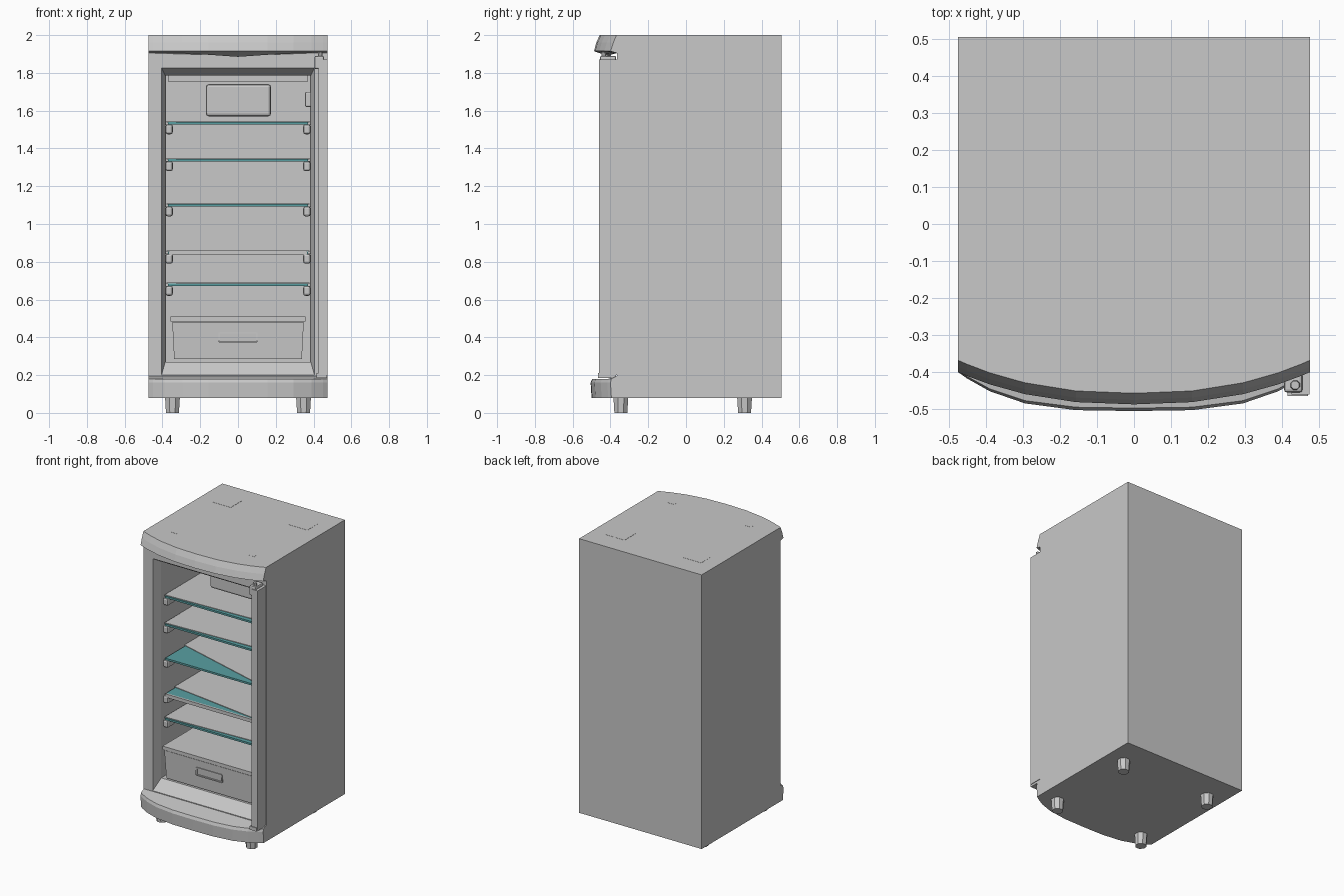
import bpy, bmesh, math

if "Cube" in bpy.data.objects:
    bpy.data.objects.remove(bpy.data.objects["Cube"])

def mat(name, r, g, b):
    m = bpy.data.materials.new(name)
    m.diffuse_color = (r, g, b, 1)
    m.use_nodes = True
    m.node_tree.nodes["Principled BSDF"].inputs["Base Color"].default_value = m.diffuse_color
    return m

GREY = mat("cabinet grey", 0.58, 0.58, 0.58)
TEAL = mat("glass teal", 0.10, 0.35, 0.36)

def finish(name, bm, material=GREY):
    bmesh.ops.recalc_face_normals(bm, faces=bm.faces)
    me = bpy.data.meshes.new(name)
    bm.to_mesh(me)
    bm.free()
    me.materials.append(material)
    ob = bpy.data.objects.new(name, me)
    bpy.context.collection.objects.link(ob)
    return ob

def loft(name, rings, caps=(True, True), material=GREY):
    """Skin a list of equal-length closed rings."""
    bm = bmesh.new()
    vs = [[bm.verts.new(p) for p in r] for r in rings]
    n = len(rings[0])
    for a, b in zip(vs, vs[1:]):
        for i in range(n):
            j = (i + 1) % n
            bm.faces.new((a[i], a[j], b[j], b[i]))
    if caps[0]:
        bm.faces.new(vs[0])
    if caps[1]:
        bm.faces.new(vs[-1])
    return finish(name, bm, material)

def box(name, x0, x1, y0, y1, z0, z1, material=GREY, bevel=0):
    ring = lambda z: [(x0, y0, z), (x1, y0, z), (x1, y1, z), (x0, y1, z)]
    ob = loft(name, [ring(z0), ring(z1)], material=material)
    if bevel:
        m = ob.modifiers.new("bevel", 'BEVEL')
        m.width, m.segments = bevel, 2
    return ob

def tube(name, x, y, z0, z1, r0, r1, n=8):
    ring = lambda r, z: [(x + r * math.cos((i + .5) * math.tau / n),
                          y + r * math.sin((i + .5) * math.tau / n), z) for i in range(n)]
    return loft(name, [ring(r0, z0), ring(r1, z1)])

FRONT, BACK, W = -0.365, 0.505, 0.475

# Cabinet shell with flared opening and inner liner
def rect(x, y, z0, z1):
    return [(-x, y, z0), (x, y, z0), (x, y, z1), (-x, y, z1)]

loft("cabinet", [rect(W, BACK, 0.08, 2.0), rect(W, FRONT, 0.08, 2.0),
                 rect(0.405, FRONT, 0.20, 1.825), rect(0.385, -0.30, 0.27, 1.785),
                 rect(0.38, 0.40, 0.27, 1.785)])

# Bowed top cap and base plinth
def bow(side, mid, z, zback=None, p=2.4, sag=0, w=W):
    """Outline whose front bulges from side to mid; sag lowers its middle."""
    pts = []
    for t in (-1, -0.95, -0.82, -0.62, -0.33, 0, 0.33, 0.62, 0.82, 0.95, 1):
        y = side + (mid - side) * (1 - abs(t) ** p)
        pts.append((t * w, y, z - sag * max(0, 1 - abs(t) / 0.6)))
    zb = z if zback is None else zback
    return pts + [(w, FRONT, zb), (-w, FRONT, zb)]

loft("top_cap", [bow(-0.366, -0.40, 1.905, sag=0.02), bow(-0.40, -0.487, 1.915),
                 bow(-0.385, -0.475, 1.96), bow(-0.368, -0.457, 2.0)])
loft("base_plinth", [bow(-0.395, -0.50, 0.08, p=3.4), bow(-0.40, -0.505, 0.16, p=3.4),
                     bow(-0.395, -0.497, 0.18, 0.195, p=3.4)])

# Hinge-side post with brackets
box("hinge_post", 0.425, 0.474, -0.46, FRONT, 0.20, 1.87)
box("upper_hinge", 0.405, 0.455, -0.455, -0.37, 1.82, 1.89, bevel=0.008)
tube("upper_hinge_pin", 0.435, -0.435, 1.86, 1.91, 0.016, 0.012)
box("lower_hinge", 0.415, 0.47, -0.465, -0.37, 0.185, 0.21)
tube("lower_hinge_pin", 0.445, -0.445, 0.20, 0.25, 0.016, 0.012)

# Feet
for x in (-0.347, 0.347):
    for y in (-0.345, 0.31):
        tube("foot", x, y, 0, 0.09, 0.037, 0.043)

# Glass shelves: a grey sheet that leaves part of the teal pane bare at the front
# (height, bare depth at left, bare depth at right)
for z, bare_l, bare_r in ((1.54, 0.0, 0.03), (1.345, 0.0, 0.03), (1.105, 0.22, 0.0),
                          (0.855, 0.11, 0.0), (0.685, 0.0, 0.03)):
    sheet = lambda h: [(-0.378, -0.272 + bare_l, h), (0.378, -0.272 + bare_r, h),
                       (0.378, 0.39, h), (-0.378, 0.39, h)]
    loft("shelf_sheet", [sheet(z - 0.003), sheet(z + 0.004)])
    box("shelf_pane", -0.37, 0.37, -0.278, 0.38, z - 0.013, z, TEAL)
    if z == 0.855:
        box("shelf_front_rim", -0.365, 0.365, -0.285, -0.272, z - 0.02, z + 0.004)
    for s in (-1, 1):
        a, b = sorted((s * 0.345, s * 0.384))
        box("shelf_bracket", a, b, -0.285, -0.20, z - 0.065, z - 0.012, bevel=0.012)
        a, b = sorted((s * 0.365, s * 0.384))
        box("shelf_rail", a, b, -0.20, 0.38, z - 0.035, z - 0.012)

# Cooling unit under the ceiling
box("cooling_unit", -0.17, 0.175, -0.07, 0.40, 1.57, 1.74, bevel=0.015)
box("ceiling_panel", -0.37, 0.37, -0.20, 0.40, 1.755, 1.79)

# Crisper drawer with handle rim and cover
def tray(x, yf, z):
    return [(-x, yf, z), (x, yf, z), (x, 0.36, z), (-x, 0.36, z)]

loft("crisper_drawer", [tray(0.338, -0.31, 0.285), tray(0.348, -0.318, 0.48)])
box("crisper_cover", -0.357, 0.357, -0.325, 0.39, 0.485, 0.51)
hx, hz0, hz1 = 0.098, 0.375, 0.425
for z in (hz0, hz1):
    box("handle_rim", -hx, hx, -0.322, -0.305, z - 0.004, z + 0.004)
for x in (-hx, hx):
    box("handle_rim", x - 0.004, x + 0.004, -0.322, -0.305, hz0, hz1)

# Control housing on the right wall, shallow pads and slots on the lid
box("thermostat", 0.355, 0.39, -0.20, -0.10, 1.62, 1.70, bevel=0.008)
for s in (-1, 1):
    box("lid_pad", s * 0.297 - 0.073, s * 0.297 + 0.073, 0.24, 0.36, 1.99, 2.001)
    box("lid_slot", s * 0.297 - 0.025, s * 0.297 + 0.025, -0.28, -0.26, 1.99, 2.001)
